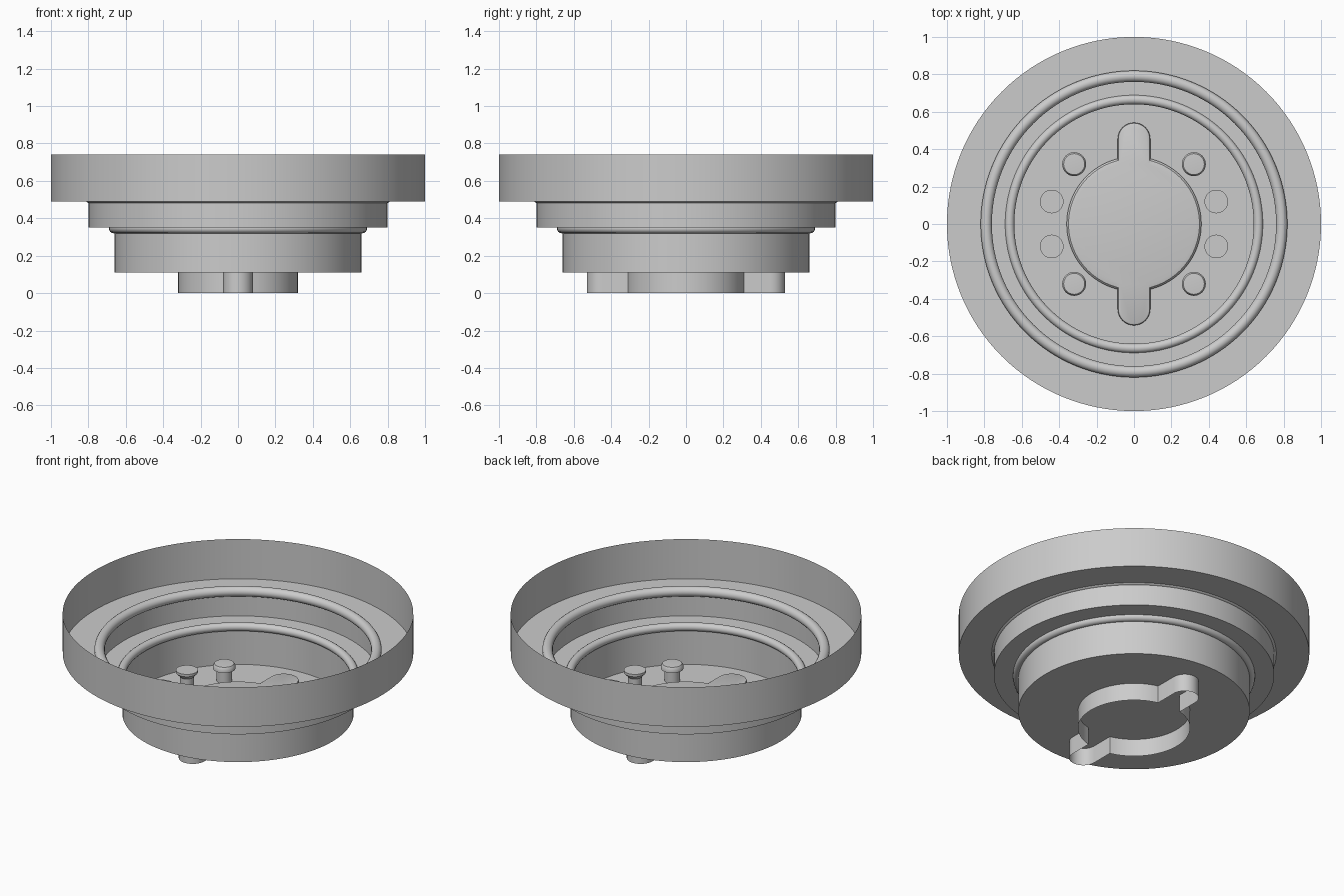
import bpy, bmesh, math

if "Cube" in bpy.data.objects:
    bpy.data.objects.remove(bpy.data.objects["Cube"])

grey = bpy.data.materials.new("plain grey")
grey.diffuse_color = (0.6, 0.6, 0.6, 1)
grey.use_nodes = True
grey.node_tree.nodes["Principled BSDF"].inputs["Base Color"].default_value = grey.diffuse_color


def finish(obj):
    """Give the part its colour and smooth shading with sharp edges."""
    obj.data.materials.clear()
    obj.data.materials.append(grey)
    bpy.ops.object.select_all(action='DESELECT')
    obj.select_set(True)
    bpy.context.view_layer.objects.active = obj
    bpy.ops.object.shade_smooth_by_angle(angle=math.radians(35))


def from_bmesh(name, bm, loc=(0, 0, 0)):
    bmesh.ops.recalc_face_normals(bm, faces=bm.faces)
    mesh = bpy.data.meshes.new(name)
    bm.to_mesh(mesh)
    bm.free()
    obj = bpy.data.objects.new(name, mesh)
    obj.location = loc
    bpy.context.collection.objects.link(obj)
    finish(obj)


def lathe(name, profile, steps, loc=(0, 0, 0)):
    bm = bmesh.new()
    vs = [bm.verts.new((r, 0, z)) for r, z in profile]
    es = [bm.edges.new(p) for p in zip(vs, vs[1:])]
    bmesh.ops.spin(bm, geom=vs + es, cent=(0, 0, 0), axis=(0, 0, 1),
                   angle=math.tau, steps=steps)
    bmesh.ops.remove_doubles(bm, verts=bm.verts, dist=1e-4)
    from_bmesh(name, bm, loc)


def bead(name, r, minor, z):
    bpy.ops.mesh.primitive_torus_add(major_radius=r, minor_radius=minor, location=(0, 0, z),
                                     major_segments=128, minor_segments=16)
    obj = bpy.context.object
    obj.name = name
    finish(obj)


def key_outline(R, w, L):
    """Circle of radius R with two round-ended tabs (half width w, reach L) along y."""
    a0 = math.acos(w / R)
    half = [(R * math.cos(a), R * math.sin(a))
            for a in (-a0 + 2 * a0 * i / 40 for i in range(41))]
    half += [(w * math.cos(a), L - w + w * math.sin(a))
             for a in (math.pi * i / 16 for i in range(17))]
    return half + [(-x, -y) for x, y in half]


def key_shape(name, levels, cap):
    """Join key outlines stacked at given heights, optionally closing the top."""
    bm = bmesh.new()
    rings = [[bm.verts.new((x, y, z)) for x, y in key_outline(R, w, L)]
             for R, w, L, z in levels]
    n = len(rings[0])
    for a, b in zip(rings, rings[1:]):
        for i in range(n):
            j = (i + 1) % n
            bm.faces.new((a[i], a[j], b[j], b[i]))
    if cap:
        bm.faces.new(rings[-1])
    from_bmesh(name, bm)


# Thin stepped dish
lathe("stepped_dish", [(1, .74), (1, .49), (.8, .49), (.8, .35), (.66, .35),
                       (.66, .11), (0, .11)], 128)

# Round beads on the two step edges
bead("upper_bead", .79, .03, .51)
bead("lower_bead", .665, .025, .345)

# Open-bottomed key wall below the floor, and raised pad above it
key_shape("key_wall", [(.32, .08, .53, 0), (.32, .08, .53, .11)], False)
key_shape("key_pad", [(.36, .087, .542, .11), (.36, .087, .542, .135),
                      (.35, .084, .539, .146), (.33, .076, .531, .15)], True)

# Studs on the dish floor
for sx in (-1, 1):
    for sy in (-1, 1):
        lathe("round_stud", [(.045, .11), (.045, .18), (.064, .185), (.064, .205),
                             (.056, .217), (0, .22)], 32, (.32 * sx, .32 * sy, 0))
        lathe("flat_stud", [(.04, .11), (.04, .18), (.063, .205), (.063, .22),
                            (0, .22)], 32, (.44 * sx, .12 * sy, 0))
